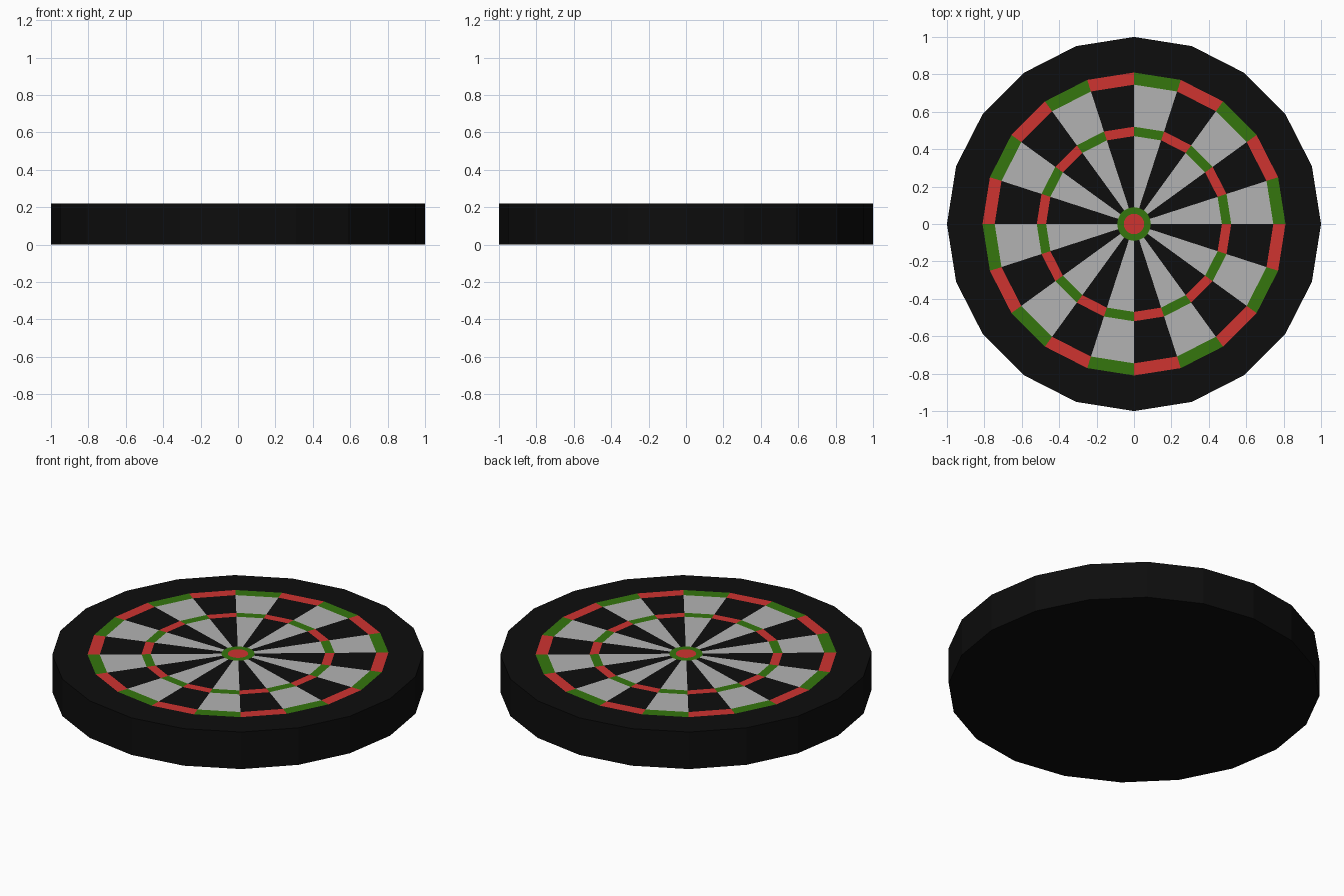
import bpy, bmesh
from math import cos, sin, pi

if "Cube" in bpy.data.objects:
    bpy.data.objects.remove(bpy.data.objects["Cube"])

N = 20      # sides and scoring sectors
H = 0.22    # board thickness


def material(name, rgb):
    m = bpy.data.materials.new(name)
    m.diffuse_color = (*rgb, 1)
    m.use_nodes = True
    m.node_tree.nodes["Principled BSDF"].inputs["Base Color"].default_value = m.diffuse_color
    return m


BLACK = material("black", (0.004, 0.004, 0.004))
RED = material("red", (0.62, 0.033, 0.03))
GREEN = material("green", (0.035, 0.18, 0.004))
LIGHT = material("light_grey", (0.45, 0.45, 0.45))


def pt(r, i, z=H):
    a = 2 * pi * i / N
    return (r * cos(a), r * sin(a), z)


def make(name, faces, mats):
    """Mesh from (corner list, material index) pairs, welded, flat shaded."""
    bm = bmesh.new()
    for corners, mi in faces:
        bm.faces.new([bm.verts.new(c) for c in corners]).material_index = mi
    bmesh.ops.remove_doubles(bm, verts=bm.verts, dist=1e-5)
    me = bpy.data.meshes.new(name)
    bm.to_mesh(me)
    bm.free()
    for m in mats:
        me.materials.append(m)
    bpy.context.collection.objects.link(bpy.data.objects.new(name, me))


def band(r0, r1, z0=H, z1=H, colours=1):
    """Ring of quads, colours alternating per sector."""
    return [([pt(r0, i, z0), pt(r1, i, z1), pt(r1, i + 1, z1), pt(r0, i + 1, z0)],
             i % colours) for i in range(N)]


# Body: top rim, side wall and back
back = ([pt(1, -i, 0) for i in range(N)], 0)
make("board_body", band(0.81, 1) + band(1, 1, H, 0) + [back], [BLACK])

# Scoring rings, from the outside in
make("double_ring", band(0.745, 0.81, colours=2), [GREEN, RED])
make("outer_sectors", band(0.52, 0.745, colours=2), [LIGHT, BLACK])
make("treble_ring", band(0.47, 0.52, colours=2), [GREEN, RED])
make("inner_sectors", band(0.09, 0.47, colours=2), [LIGHT, BLACK])

# Centre
make("outer_bull", band(0.055, 0.09), [GREEN])
make("bullseye", [([pt(0.055, i) for i in range(N)], 0)], [RED])
